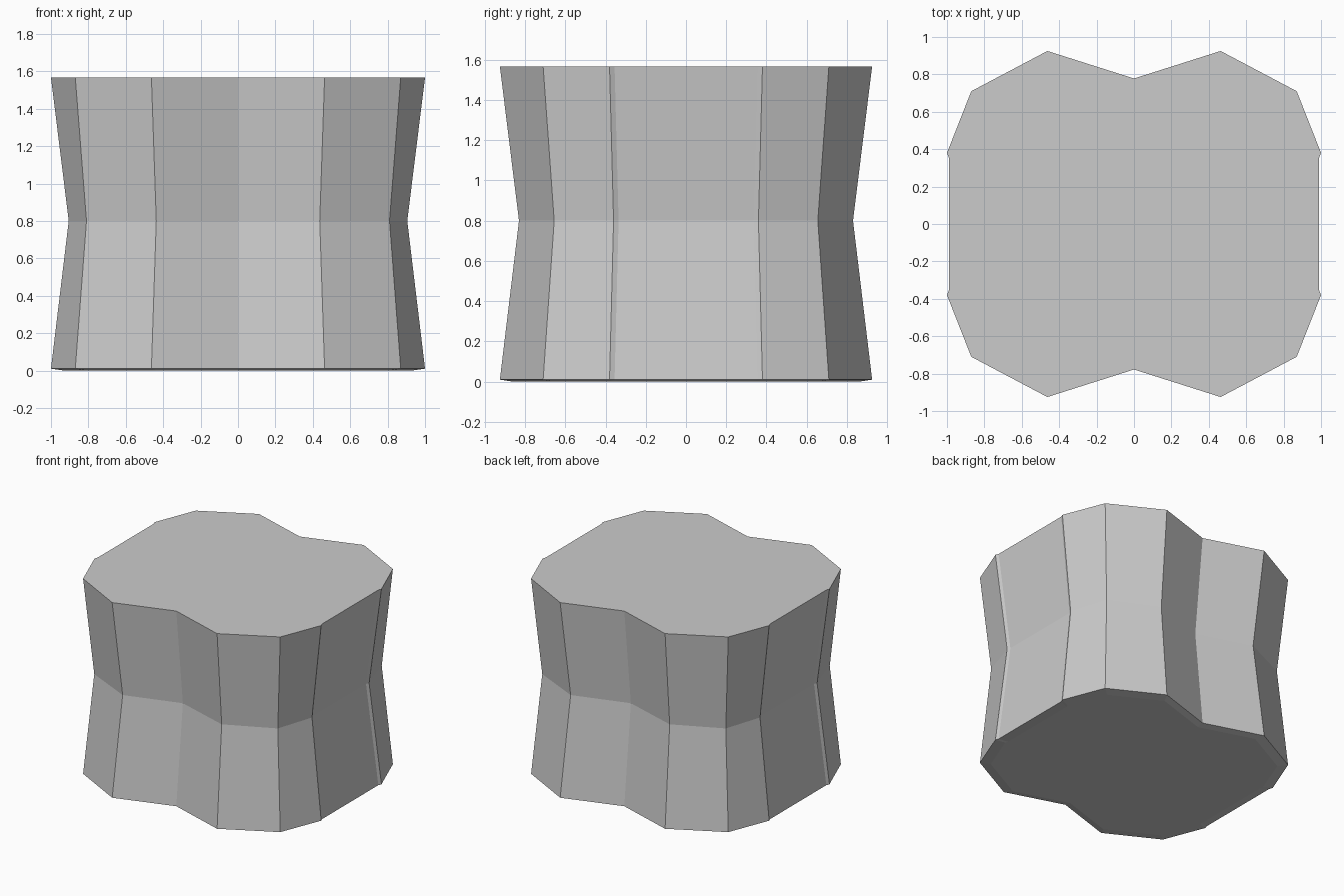
import bpy, bmesh

if "Cube" in bpy.data.objects:
    bpy.data.objects.remove(bpy.data.objects["Cube"])

# Quarter outlines (x, y), from the side groove round to the front/back notch
END = [(0.99, 0.355), (1.0, 0.38), (0.87, 0.71), (0.463, 0.925), (0.0, 0.778)]
WAIST = [(0.895, 0.335), (0.905, 0.36), (0.81, 0.655), (0.437, 0.83), (0.0, 0.695)]


def full_outline(q):
    """Mirror a quarter outline into a closed loop."""
    half = q + [(-x, y) for x, y in reversed(q[:-1])]
    return half + [(-x, -y) for x, y in half[:-1] if False] + [(x, -y) for x, y in reversed(half)]


bm = bmesh.new()


def ring(outline, z, scale=1.0):
    return [bm.verts.new((x * scale, y * scale, z)) for x, y in full_outline(outline)]


# Slightly crowned base, bottom edge, pinched waist, top edge
rings = [ring(END, 0.0, 0.93), ring(END, 0.01), ring(WAIST, 0.80), ring(END, 1.567)]
n = len(rings[0])
for a, b in zip(rings, rings[1:]):
    for i in range(n):
        j = (i + 1) % n
        bm.faces.new((a[i], a[j], b[j], b[i]))

# Flat caps
bm.faces.new(list(reversed(rings[0])))
bm.faces.new(rings[-1])
bmesh.ops.recalc_face_normals(bm, faces=bm.faces)

mesh = bpy.data.meshes.new("waisted_block")
bm.to_mesh(mesh)
bm.free()
block = bpy.data.objects.new("waisted_block", mesh)
bpy.context.collection.objects.link(block)
